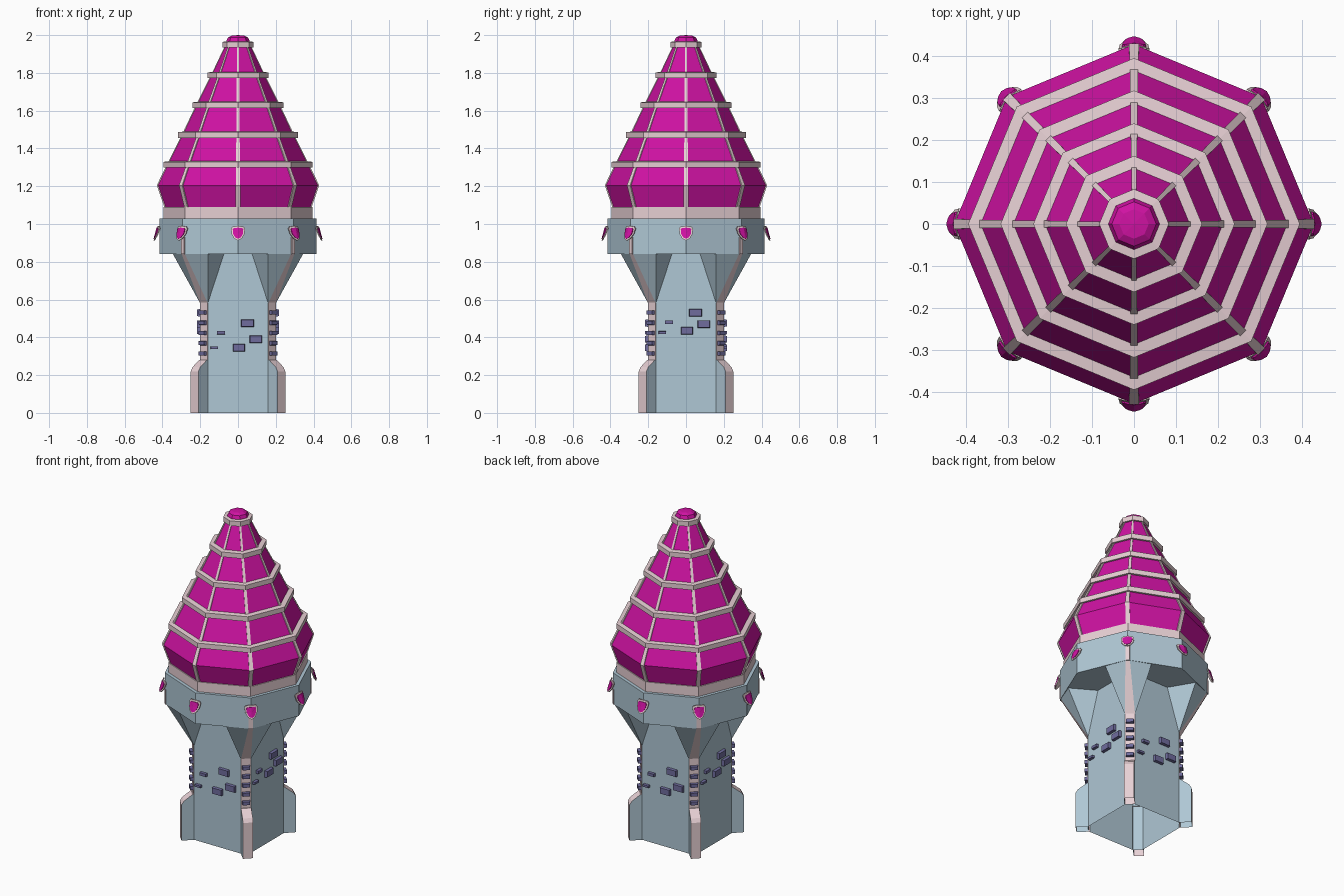
import bpy, bmesh
from math import pi, cos, sin
from mathutils import Matrix, Vector

if "Cube" in bpy.data.objects:
    bpy.data.objects.remove(bpy.data.objects["Cube"])


def material(name, rgb):
    m = bpy.data.materials.new(name)
    m.diffuse_color = (*rgb, 1)
    m.use_nodes = True
    m.node_tree.nodes["Principled BSDF"].inputs["Base Color"].default_value = m.diffuse_color
    return m


STONE = material("stone", (0.43, 0.57, 0.66))
TRIM = material("trim", (0.80, 0.63, 0.66))
ROOF = material("roof", (0.62, 0.006, 0.36))
BRICK = material("brick", (0.16, 0.15, 0.34))


def finish(name, bm, mats, fix=True):
    bmesh.ops.remove_doubles(bm, verts=bm.verts, dist=1e-5)
    if fix:
        bmesh.ops.recalc_face_normals(bm, faces=bm.faces)
    me = bpy.data.meshes.new(name)
    bm.to_mesh(me)
    bm.free()
    for m in mats:
        me.materials.append(m)
    ob = bpy.data.objects.new(name, me)
    bpy.context.collection.objects.link(ob)
    return ob


def lathe(name, profile, mat, closed=False):
    """Octagonal sweep of (radius, z) points, corners on the axes."""
    bm = bmesh.new()
    rings = [[bm.verts.new((r * cos(k * pi / 4), r * sin(k * pi / 4), z))
              for k in range(8)] for r, z in profile]
    n = len(rings)
    for i in range(n if closed else n - 1):
        a, b = rings[i], rings[(i + 1) % n]
        for k in range(8):
            j = (k + 1) % 8
            bm.faces.new((a[k], a[j], b[j], b[k]))
    return finish(name, bm, [mat])


def rot(bm, verts, angle):
    bmesh.ops.rotate(bm, verts=verts, cent=(0, 0, 0),
                     matrix=Matrix.Rotation(angle, 3, 'Z'))


def prism(bm, outer, widths, depth, angle):
    """Strip along (radius, z) points with given widths, facing 'angle'."""
    rows = []
    for (r, z), w in zip(outer, widths):
        rows.append([bm.verts.new(p) for p in
                     ((r - depth, -w / 2, z), (r, -w / 2, z), (r, w / 2, z), (r - depth, w / 2, z))])
    for a, b in zip(rows, rows[1:]):
        for i in range(3):
            bm.faces.new((a[i], a[i + 1], b[i + 1], b[i]))
    bm.faces.new(rows[-1])
    rot(bm, [v for row in rows for v in row], angle)


def block(bm, r, t, z, size, angle):
    """Bevelled box with its centre at radius r, tangent t, height z."""
    m = Matrix.Translation((r, t, z)) @ Matrix.Diagonal((*size, 1))
    vs = bmesh.ops.create_cube(bm, size=1, matrix=m)["verts"]
    for v in vs:
        if v.co.x > r:      # narrow the outer face slightly
            v.co.y = t + (v.co.y - t) * 0.9
            v.co.z = z + (v.co.z - z) * 0.85
    rot(bm, vs, angle)


DIAG = [pi / 4 + k * pi / 2 for k in range(4)]

# Square shaft with chamfered corners, open underneath
bm = bmesh.new()
a, b = 0.16, 0.20
plan = [(a, -b), (b, -a), (b, a), (a, b), (-a, b), (-b, a), (-b, -a), (-a, -b)]
lo = [bm.verts.new((x, y, 0)) for x, y in plan]
hi = [bm.verts.new((x, y, 0.84)) for x, y in plan]
for k in range(8):
    bm.faces.new((lo[k - 1], lo[k], hi[k], hi[k - 1]))
finish("shaft", bm, [STONE])

# Trim strips on the shaft corners
bm = bmesh.new()
for ang in DIAG:
    prism(bm, [(0.257, 0), (0.257, 0.585)], [0.057, 0.057], 0.008, ang)
finish("corner_strips", bm, [TRIM])

# Buttresses at the corners, trim on the outer faces
bm = bmesh.new()
for ang in DIAG:
    d, w = Vector((cos(ang), sin(ang), 0)), Vector((-sin(ang), cos(ang), 0)) * 0.029
    prof = [(0.25, 0), (0.325, 0), (0.325, 0.22), (0.312, 0.242), (0.262, 0.28), (0.25, 0.28)]
    sides = [[bm.verts.new(d * r + w * s + Vector((0, 0, z))) for r, z in prof] for s in (-1, 1)]
    bm.faces.new(sides[0][::-1])
    bm.faces.new(sides[1])
    for i in range(1, 5):
        f = bm.faces.new((sides[0][i], sides[0][i + 1], sides[1][i + 1], sides[1][i]))
        f.material_index = 1
finish("buttresses", bm, [STONE, TRIM])

# Flaring brackets from the shaft corners to the collar
bm = bmesh.new()
for k in range(4):
    pts = [(a, -b, .58), (b, -a, .58), (.075, -b, .84), (a, -.344, .84),
           (.28, -.298, .84), (.298, -.28, .84), (.344, -a, .84), (b, -.075, .84)]
    v = [bm.verts.new(p) for p in pts]
    for idx in ((0, 3, 2), (0, 4, 3), (0, 1, 5, 4), (1, 6, 5), (1, 7, 6)):
        f = bm.faces.new([v[i] for i in idx])
        f.material_index = 1 if len(idx) == 4 else 0
    rot(bm, v, k * pi / 2)
finish("brackets", bm, [STONE, TRIM])

# Collar, with trim strips on the diagonal corners
lathe("collar", [(0.20, 0.84), (0.415, 0.84), (0.415, 1.03), (0.37, 1.03)], STONE)
bm = bmesh.new()
for ang in DIAG:
    prism(bm, [(0.4155, 0.84), (0.4155, 0.93)], [0.025, 0.025], 0.008, ang)
finish("collar_strips", bm, [TRIM])

# Roof, base band and rounded tip
lathe("roof_base_band", [(0.38, 1.03), (0.395, 1.03), (0.395, 1.09), (0.375, 1.09)], TRIM)
roof_profile = [(0.385, 1.08), (0.428, 1.205), (0.374, 1.315), (0.294, 1.475),
                (0.218, 1.635), (0.140, 1.79), (0.064, 1.95)]
lathe("roof", roof_profile, ROOF)
lathe("roof_tip", [(0.062, 1.94), (0.061, 1.97), (0.053, 1.987), (0.035, 1.997), (0, 2.0)], ROOF)

# Horizontal roof bands
for i, (r, z) in enumerate([(0.395, 1.315), (0.318, 1.472), (0.240, 1.63), (0.162, 1.788), (0.083, 1.95)]):
    lathe(f"roof_band_{i + 1}", [(r - 0.035, z - 0.016), (r, z - 0.016), (r, z + 0.014),
                                 (r - 0.035, z + 0.018)], TRIM, closed=True)

# Ribs along the roof corners
bm = bmesh.new()
for k in range(8):
    prism(bm, [(r + 0.002, z) for r, z in roof_profile],
          [0.024, 0.024, 0.02, 0.018, 0.016, 0.013, 0.01], 0.012, k * pi / 4)
finish("roof_ribs", bm, [TRIM])

# Bricks stacked up each corner
bm = bmesh.new()
for ang in DIAG:
    for i in range(5):
        block(bm, 0.26, 0, 0.315 + i * 0.054, (0.03, 0.045, 0.024), ang)
finish("corner_bricks", bm, [BRICK])

# Scattered wall bricks: (tangent, z front/back, z sides, width, height)
bricks = [(0.05, .475, .53, .07, .042), (0.095, .39, .47, .068, .042), (0.005, .345, .435, .066, .042),
          (-0.09, .425, .48, .045, .02), (-0.125, .345, .425, .042, .016)]
bm = bmesh.new()
for k in range(4):
    for t, zf, zs, w, h in bricks:
        block(bm, 0.204, t, zs if k % 2 == 0 else zf, (0.026, w, h), k * pi / 2)
finish("wall_bricks", bm, [BRICK])


# Curved plain shields on the collar corners
def shields(name, scale, lift, mat):
    bm = bmesh.new()
    outline = [(0, .038), (.03, .034), (.037, .024), (.034, -.005), (.02, -.03), (0, -.04)]
    outline += [(-t, z) for t, z in outline[-2:0:-1]]
    for k in range(8):
        loops = []
        for depth in (0, 0.006):
            loops.append([bm.verts.new((0.430 + lift + depth - z * scale * 0.27 - (t * scale) ** 2 * 9,
                                        t * scale, 0.952 + z * scale)) for t, z in outline])
        mids = [bm.verts.new((0.430 + lift + d, 0, 0.952)) for d in (0, 0.006)]
        n = len(outline)
        for i in range(n):
            j = (i + 1) % n
            bm.faces.new((loops[0][i], loops[0][j], loops[1][j], loops[1][i]))
            for lp, mid in zip(loops, mids):
                bm.faces.new((lp[i], lp[j], mid))
        rot(bm, loops[0] + loops[1] + mids, k * pi / 4)
    finish(name, bm, [mat])


shields("shield_rims", 1.0, 0.0, TRIM)
shields("shield_faces", 0.76, 0.003, ROOF)
